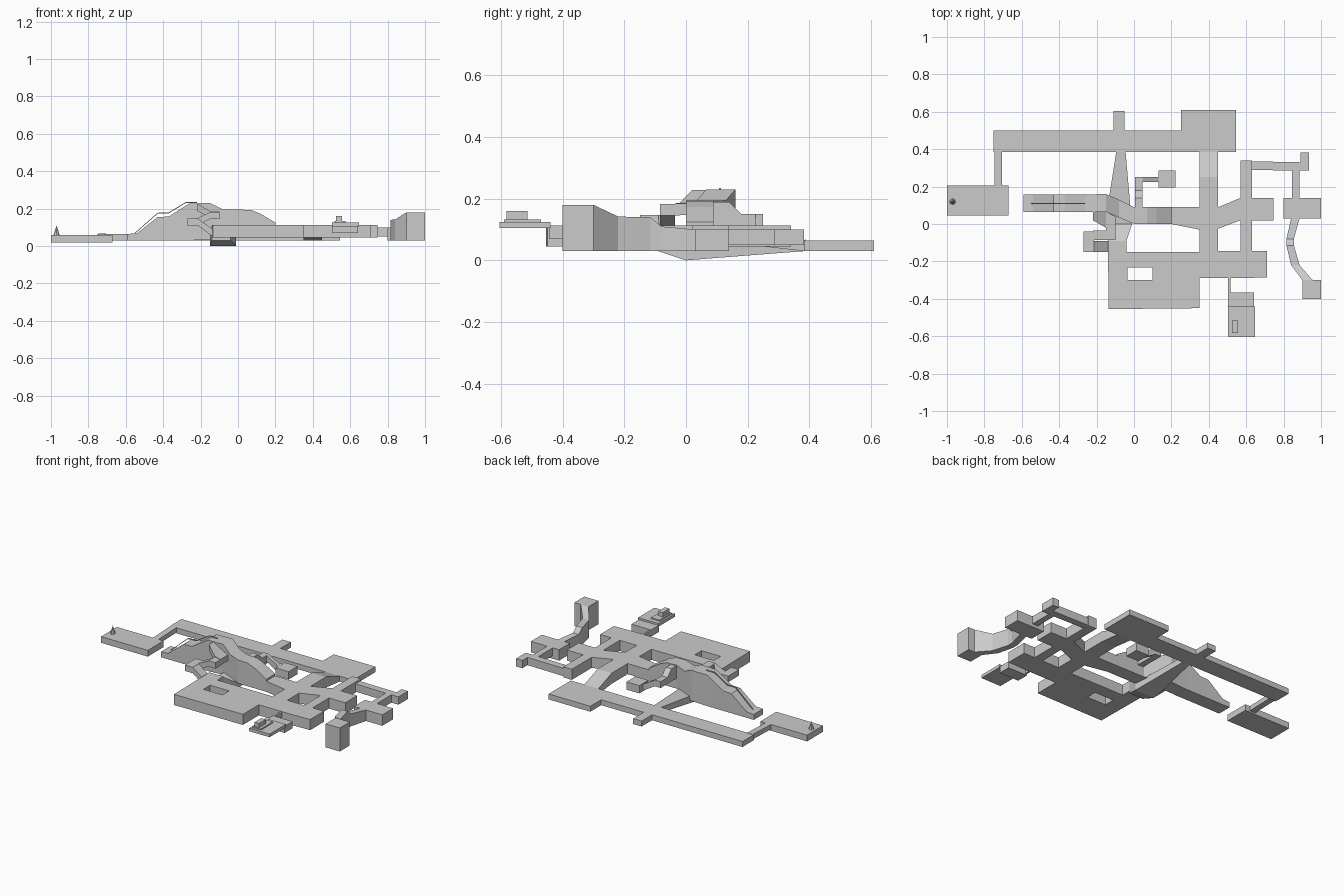
import bpy, bmesh, math


def finish(name, bm):
    bmesh.ops.recalc_face_normals(bm, faces=bm.faces)
    me = bpy.data.meshes.new(name)
    bm.to_mesh(me)
    bm.free()
    ob = bpy.data.objects.new(name, me)
    bpy.context.collection.objects.link(ob)
    return ob


def prism(name, outline, z0, z1):
    """Flat outline pulled up from z0 to z1."""
    bm = bmesh.new()
    f = bm.faces.new([bm.verts.new((x, y, z0)) for x, y in outline])
    ext = bmesh.ops.extrude_face_region(bm, geom=[f], use_keep_orig=True)
    for v in ext['geom']:
        if isinstance(v, bmesh.types.BMVert):
            v.co.z = z1
    return finish(name, bm)


def box(name, x0, x1, y0, y1, z0, z1):
    return prism(name, [(x0, y0), (x1, y0), (x1, y1), (x0, y1)], z0, z1)


def sweep(name, sections):
    """Corridor through sections (xa, ya, xb, yb, floor, ceiling)."""
    bm = bmesh.new()
    rings = []
    for xa, ya, xb, yb, z0, z1 in sections:
        rings.append([bm.verts.new(p) for p in
                      ((xa, ya, z0), (xb, yb, z0), (xb, yb, z1), (xa, ya, z1))])
    for a, b in zip(rings, rings[1:]):
        for i in range(4):
            j = (i + 1) % 4
            bm.faces.new((a[i], a[j], b[j], b[i]))
    bm.faces.new(rings[0])
    bm.faces.new(rings[-1])
    return finish(name, bm)


def along_x(name, rows):
    """Sweep along x with rows (x, y0, y1, floor, ceiling)."""
    return sweep(name, [(x, y0, x, y1, a, b) for x, y0, y1, a, b in rows])


def along_y(name, rows):
    """Sweep along y with rows (y, x0, x1, floor, ceiling)."""
    return sweep(name, [(x0, y, x1, y, a, b) for y, x0, x1, a, b in rows])


def cut(ob, cutter):
    cutter.hide_render = True
    cutter.hide_set(True)
    m = ob.modifiers.new("hole", 'BOOLEAN')
    m.operation = 'DIFFERENCE'
    m.solver = 'EXACT'
    m.object = cutter
    bpy.context.view_layer.objects.active = ob
    bpy.ops.object.modifier_apply(modifier=m.name)
    bpy.data.objects.remove(cutter)


# west room with a small cone marker
box("west_room", -1, -.67, .045, .205, .02, .06)
bpy.ops.mesh.primitive_cone_add(vertices=8, radius1=.016, radius2=0, depth=.05,
                                location=(-.97, .12, .085))
bpy.context.object.name = "marker_cone"
along_y("west_passage", [(.205, -.745, -.705, .03, .06), (.39, -.745, -.705, .035, .067)])

# long north corridor and its end room
prism("north_corridor", [(-.75, .385), (.545, .385), (.545, .61), (.25, .61), (.25, .5),
                         (-.05, .5), (-.05, .605), (-.11, .605), (-.11, .5), (-.75, .5)],
      .03, .065)

# sunken passage from the north corridor to the main hall
along_y("sunken_passage", [(.385, -.095, -.045, .03, .065), (.1, -.14, -.02, .008, .055),
                           (0, -.15, -.01, 0, .05), (-.09, -.14, -.04, .03, .11)])

# main hall block with two courtyards
hall = prism("main_hall", [
    (-.135, -.455), (.35, -.45), (.35, -.29), (.57, -.29), (.71, -.285), (.71, -.145),
    (.63, -.145), (.63, .02), (.745, .02), (.745, .14), (.63, .14), (.63, .34),
    (.57, .34), (.57, .14), (.45, .09), (.45, .25), (.35, .25), (.35, .09),
    (.2, .09), (.2, 0), (.35, -.03), (.35, -.15), (-.04, -.15), (-.04, -.09),
    (-.14, -.09)], .045, .113)
cut(hall, box("courtyard_cutter", -.035, .1, -.3, -.232, -.1, .3))
cut(hall, prism("side_yard_cutter", [(.45, -.145), (.57, -.145), (.57, .02), (.45, -.025)],
                -.1, .3))
along_y("hall_ramp", [(.25, .35, .45, .045, .113), (.385, .35, .45, .03, .065)])

# hill passage
along_x("hill_passage", [
    (-.59, .065, .158, .03, .065), (-.54, .065, .158, .03, .068),
    (-.43, .065, .158, .03, .155), (-.37, .065, .158, .03, .158),
    (-.26, .065, .158, .03, .228), (-.15, .065, .16, .035, .23),
    (-.08, .035, .13, .045, .195), (0, 0, .09, .045, .195),
    (.07, 0, .09, .045, .193), (.12, 0, .09, .045, .173), (.2, 0, .09, .045, .125)])

# handrail above the stairs
rail = [(-.55, .072), (-.43, .178), (-.37, .18), (-.28, .235), (-.22, .235)]
along_x("hill_handrail", [(x, .107, .113, z - .005, z) for x, z in rail])

# zigzag stair from the hill down to the hall
along_x("zigzag_upper", [(-.22, .02, .07, .19, .228), (-.15, -.02, .065, .15, .187),
                         (-.1, -.035, .04, .148, .185)])
box("zigzag_landing", -.15, -.1, -.085, -.02, .145, .183)
along_x("zigzag_middle", [(-.22, -.085, -.035, .11, .147), (-.15, -.085, -.035, .145, .181)])
box("zigzag_low_landing", -.27, -.215, -.15, -.04, .11, .148)
along_x("zigzag_lower", [(-.215, -.15, -.09, .11, .147), (-.135, -.15, -.09, .05, .09)])

# small side room behind the hill
along_y("side_stair", [(.085, .005, .045, .11, .19), (.14, .005, .045, .11, .19),
                       (.18, .005, .045, .11, .15), (.25, .005, .045, .11, .15)])
along_x("side_passage", [(.045, .225, .25, .11, .15), (.13, .225, .25, .06, .1)])
box("side_room", .13, .222, .195, .285, .055, .105)

# east corridors and rooms
prism("north_east_passage", [(.63, .29), (.845, .285), (.845, .14), (.885, .14), (.885, .285),
                             (.935, .285), (.935, .383), (.89, .383), (.89, .33), (.63, .335)],
      .05, .1)
box("east_room", .8, 1, .03, .14, .03, .1)
along_y("east_curved_passage", [
    (.03, .84, .885, .03, .1), (-.08, .815, .855, .03, .11), (-.115, .815, .855, .03, .14),
    (-.22, .84, .885, .03, .142), (-.3, .9, .955, .03, .18)])
box("east_tower_room", .9, 1, -.4, -.3, .03, .18)

# south east terrace with stacked steps
box("terrace_link", .503, .515, -.37, -.285, .08, .11)
box("terrace_back", .503, .642, -.445, -.365, .07, .113)
box("terrace", .503, .647, -.605, -.44, .105, .125)
box("terrace_step", .515, .575, -.59, -.47, .125, .133)
box("terrace_block", .525, .557, -.583, -.515, .133, .16)
